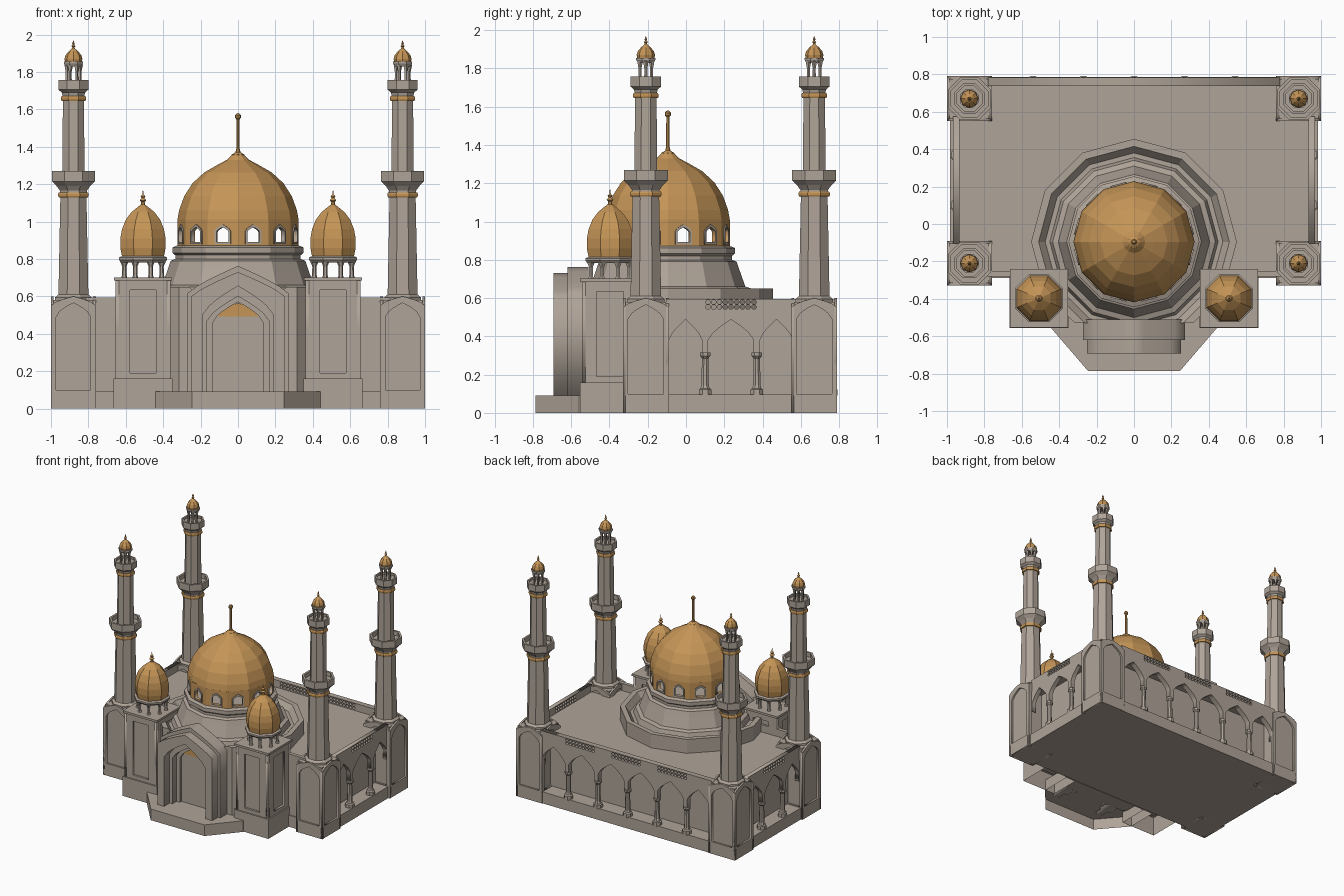
import bpy, bmesh, math
from mathutils import Matrix, Vector

if "Cube" in bpy.data.objects:
    bpy.data.objects.remove(bpy.data.objects["Cube"])


def material(name, rgb):
    m = bpy.data.materials.new(name)
    m.diffuse_color = (*rgb, 1)
    m.use_nodes = True
    m.node_tree.nodes["Principled BSDF"].inputs["Base Color"].default_value = m.diffuse_color
    return m


STONE = material("stone", (0.43, 0.37, 0.315))
GOLD = material("gold", (0.56, 0.30, 0.095))


def add(name, mesh, mat):
    o = bpy.data.objects.new(name, mesh)
    mesh.materials.clear()
    mesh.materials.append(mat)
    bpy.context.collection.objects.link(o)
    return o


def from_bm(name, bm, mat, open_bottom=False):
    bmesh.ops.recalc_face_normals(bm, faces=bm.faces)
    if open_bottom:
        low = [f for f in bm.faces if all(v.co.z < 0.001 for v in f.verts)]
        bmesh.ops.delete(bm, geom=low, context='FACES')
    me = bpy.data.meshes.new(name)
    bm.to_mesh(me)
    bm.free()
    return add(name, me, mat)


def box(name, x0, x1, y0, y1, z0, z1, mat=STONE, open_bottom=False):
    bm = bmesh.new()
    M = Matrix.Translation(((x0 + x1) / 2, (y0 + y1) / 2, (z0 + z1) / 2)) @ Matrix.Diagonal((x1 - x0, y1 - y0, z1 - z0, 1))
    bmesh.ops.create_cube(bm, size=1, matrix=M)
    return from_bm(name, bm, mat, open_bottom)


def lathe(name, prof, n, cx, cy, mat=STONE, flats=False, cut_y=None):
    """Revolve (radius, z) points; flats=True puts a flat side on each axis."""
    k, off = (1 / math.cos(math.pi / n), math.pi / n) if flats else (1, 0)
    bm = bmesh.new()
    rings = []
    for r, z in prof:
        if r == 0:
            rings.append([bm.verts.new((cx, cy, z))] * n)
        else:
            rings.append([bm.verts.new((cx + r * k * math.cos(off + math.tau * i / n),
                                        cy + r * k * math.sin(off + math.tau * i / n), z)) for i in range(n)])
    for a, b in zip(rings, rings[1:]):
        for i in range(n):
            j = (i + 1) % n
            vs = list(dict.fromkeys((a[i], a[j], b[j], b[i])))
            if len(vs) > 2:
                bm.faces.new(vs)
    if cut_y is not None:
        geom = bm.verts[:] + bm.edges[:] + bm.faces[:]
        bmesh.ops.bisect_plane(bm, geom=geom, plane_co=(0, cut_y, 0), plane_no=(0, -1, 0), clear_outer=True)
        bmesh.ops.holes_fill(bm, edges=[e for e in bm.edges if e.is_boundary])
    return from_bm(name, bm, mat)


def plate(name, outline, holes, depth, origin, ang, mat=STONE):
    """Flat panel with holes; outer face at origin, facing front turned by ang degrees."""
    cu = bpy.data.curves.new(name, 'CURVE')
    cu.dimensions, cu.fill_mode, cu.extrude = '2D', 'BOTH', depth / 2
    for pts in [outline] + holes:
        s = cu.splines.new('POLY')
        s.points.add(len(pts) - 1)
        for p, (u, v) in zip(s.points, pts):
            p.co = (u, v, 0, 1)
        s.use_cyclic_u = True
    tmp = bpy.data.objects.new("tmp", cu)
    bpy.context.collection.objects.link(tmp)
    dg = bpy.context.evaluated_depsgraph_get()
    me = bpy.data.meshes.new_from_object(tmp.evaluated_get(dg))
    bpy.data.objects.remove(tmp)
    me.transform(Matrix.Translation(origin) @ Matrix.Rotation(math.radians(ang), 4, 'Z')
                 @ Matrix.Rotation(math.pi / 2, 4, 'X') @ Matrix.Translation((0, 0, -depth / 2)))
    me.name = name
    return add(name, me, mat)


def rect(u0, u1, v0, v1):
    return [(u0, v0), (u0, v1), (u1, v1), (u1, v0)]


def arch(h, z0, zs, zp, power=0.65, c=0):
    left = [(-h, z0)] + [(-h * (1 - t / 5), zs + (zp - zs) * (t / 5) ** power) for t in range(6)]
    return [(c + u, v) for u, v in left + [(-u, v) for u, v in left[-2::-1]]]


def arch_ring(outer, inner):
    return outer + inner[::-1]


# main body, base and roof
box("base", -0.985, 0.985, -0.29, 0.785, 0, 0.095)
box("inner_hall", -0.86, 0.86, -0.28, 0.66, 0.09, 0.53)
box("roof", -0.955, 0.955, -0.27, 0.775, 0.5, 0.535)
for s in (-1, 1):
    box("front_wall", *sorted((s * 0.5, s * 0.86)), -0.28, -0.25, 0.09, 0.595)


# arcades with pierced parapet
def arcade(name, a, b, cols, lattices, depth, origin, ang):
    pts = [(a, 0.595), (a, 0.33)]
    edges = [a] + cols + [b]
    for l, r in zip(edges, edges[1:]):
        pts += arch((r - l) / 2 - 0.016, 0.31, 0.38, 0.488, 0.7, (l + r) / 2)
    pts += [(b, 0.33), (b, 0.595)]
    holes = []
    for c in lattices:
        for i in range(9):
            for v in (0.553, 0.579):
                u = c + (i - 4) * 0.03
                holes.append([(u + 0.0135 * math.cos(k * math.pi / 3), v + 0.0125 * math.sin(k * math.pi / 3)) for k in range(6)])
    plate(name, pts, holes, depth, origin, ang)
    R = Matrix.Rotation(math.radians(ang), 3, 'Z')
    for c in cols:
        p = Vector(origin) + R @ Vector((c, depth / 2, 0))
        lathe("arcade_column", [(0, 0.09), (0.033, 0.09), (0.033, 0.122), (0.024, 0.128), (0.019, 0.145), (0.017, 0.285),
                                (0.027, 0.298), (0.027, 0.315), (0, 0.315)], 8, p.x, p.y, flats=True)


arcade("back_arcade", -0.78, 0.78, [-0.54, -0.27, 0, 0.27, 0.54], [-0.42, 0, 0.42], 0.045, (0, 0.782, 0), 180)
for s in (-1, 1):
    arcade("side_arcade", -0.34, 0.34, [-0.135, 0.135], [0], 0.035, (s * 0.968, 0.235, 0), s * 90)

# corner minarets
for cx in (-0.88, 0.88):
    for cy in (-0.21, 0.67):
        h = 0.12
        box("minaret_pedestal", cx - 0.106, cx + 0.106, cy - 0.106, cy + 0.106, 0, 0.58)
        for q in range(4):
            a = math.radians(q * 90)
            plate("pedestal_panel", arch(h, 0, 0.55, 0.6, 0.6), [arch(0.092, 0.1, 0.49, 0.565, 0.6)], 0.014,
                  (cx + h * math.sin(a), cy - h * math.cos(a), 0), q * 90)
        lathe("minaret_shaft", [(0, 0.56), (0.098, 0.56), (0.098, 0.595), (0.08, 0.61), (0.07, 1.12), (0.072, 1.165),
                                (0.09, 1.19), (0.115, 1.215), (0.115, 1.27), (0.099, 1.27), (0.099, 1.235),
                                (0.06, 1.235), (0.056, 1.66), (0.062, 1.69), (0.08, 1.705), (0.08, 1.757),
                                (0.067, 1.757), (0.067, 1.74), (0, 1.74)], 8, cx, cy, flats=True)
        for z, r in ((1.13, 0.082), (1.645, 0.067)):
            lathe("gold_band", [(0.05, z), (r - 0.004, z), (r, z + 0.008), (r, z + 0.018), (r - 0.004, z + 0.026), (0.05, z + 0.026)],
                  8, cx, cy, GOLD, True)
        for i in range(6):
            t = math.tau * i / 6
            lathe("lantern_post", [(0.009, 1.74), (0.008, 1.80), (0.016, 1.84)], 5, cx + 0.035 * math.cos(t), cy + 0.035 * math.sin(t))
        lathe("lantern_cap", [(0, 1.83), (0.042, 1.83), (0.05, 1.845), (0.05, 1.855), (0, 1.855)], 8, cx, cy, flats=True)
        lathe("minaret_dome", [(0.045, 1.853), (0.048, 1.87), (0.042, 1.89), (0.025, 1.91), (0.008, 1.925), (0.006, 1.932),
                               (0.011, 1.938), (0.004, 1.946), (0.007, 1.951), (0, 1.97)], 8, cx, cy, GOLD)

# stepped drum and main dome
CY = -0.095
lathe("drum", [(0, 0.085), (0.55, 0.085), (0.55, 0.65), (0.51, 0.65), (0.475, 0.605), (0.45, 0.605), (0.435, 0.65),
               (0.405, 0.66), (0.375, 0.745), (0.36, 0.79), (0.335, 0.80), (0.335, 0.82), (0.35, 0.832),
               (0.35, 0.862), (0.325, 0.872), (0, 0.872)], 12, 0, CY, cut_y=-0.53)
apo = 0.324 * math.cos(math.pi / 12)
w = 0.324 * math.sin(math.pi / 12)
for i in range(12):
    deg = i * 30 + 15
    d = Vector((math.sin(math.radians(deg)), -math.cos(math.radians(deg)), 0))
    hole = arch(0.034, 0.892, 0.945, 0.97)
    plate("dome_window_wall", rect(-w, w, 0.868, 1.01), [hole], 0.02, Vector((0, CY, 0)) + d * apo, deg, GOLD)
    plate("window_frame", arch(0.044, 0.88, 0.95, 0.985), [hole], 0.026, Vector((0, CY, 0)) + d * (apo + 0.007), deg)
lathe("main_dome", [(0.324, 1.008), (0.315, 1.06), (0.288, 1.135), (0.243, 1.205), (0.18, 1.263), (0.11, 1.303),
                    (0.06, 1.33), (0.03, 1.36), (0, 1.362)], 12, 0, CY, GOLD)
lathe("main_finial", [(0, 1.335), (0.034, 1.345), (0.034, 1.358), (0.014, 1.37), (0.009, 1.39), (0.008, 1.545), (0.016, 1.555),
                      (0.016, 1.568), (0.008, 1.578), (0, 1.58)], 8, 0, CY, GOLD)

# front pavilions with small domes
for s in (-1, 1):
    cx, cy = s * 0.508, -0.397
    box("pavilion_base", cx - 0.158, cx + 0.158, cy - 0.158, cy + 0.158, 0, 0.16, open_bottom=True)
    box("pavilion_core", cx - 0.13, cx + 0.13, cy - 0.13, cy + 0.13, 0.15, 0.69)
    for q in range(4):
        a = math.radians(q * 90)
        plate("pavilion_panel", rect(-0.147, 0.147, 0.16, 0.69), [rect(-0.07, 0.07, 0.19, 0.635)], 0.018,
              (cx + 0.147 * math.sin(a), cy - 0.147 * math.cos(a), 0), q * 90)
    box("pavilion_cornice", cx - 0.156, cx + 0.156, cy - 0.156, cy + 0.156, 0.685, 0.702)
    for i in range(8):
        t = math.tau * (i + 0.5) / 8
        lathe("pavilion_post", [(0.016, 0.70), (0.012, 0.715), (0.011, 0.76), (0.024, 0.79)], 6,
              cx + 0.108 * math.cos(t), cy + 0.108 * math.sin(t))
    lathe("pavilion_ring", [(0, 0.782), (0.118, 0.782), (0.128, 0.795), (0.128, 0.808), (0.112, 0.815), (0, 0.815)], 8, cx, cy, flats=True)
    lathe("pavilion_dome", [(0.112, 0.812), (0.121, 0.86), (0.121, 0.91), (0.112, 0.96), (0.092, 1.01), (0.062, 1.05),
                            (0.028, 1.078), (0.012, 1.09), (0.009, 1.105), (0.018, 1.113), (0.008, 1.125), (0.013, 1.135),
                            (0.004, 1.145), (0, 1.175)], 8, cx, cy, GOLD, flats=True)

# front platform
bm = bmesh.new()
vs = [bm.verts.new((x, y, 0)) for x, y in ((-0.44, -0.3), (-0.44, -0.56), (-0.245, -0.787), (0.245, -0.787), (0.44, -0.56), (0.44, -0.3))]
f = bm.faces.new(vs)
top = bmesh.ops.extrude_face_region(bm, geom=[f])
bmesh.ops.translate(bm, verts=[v for v in top['geom'] if isinstance(v, bmesh.types.BMVert)], vec=(0, 0, 0.092))
from_bm("front_platform", bm, STONE, open_bottom=True)

# entrance portal: nested pointed frames, door wall and gold lunette
layers = [(0.272, 0.615, 0.763, 0.165, 0.47, 0.60, -0.62, 0.11),
          (0.25, 0.60, 0.73, 0.19, 0.50, 0.655, -0.693, 0.075)]
for h, zs, zp, ih, izs, izp, y, dep in layers:
    plate("portal_frame", arch_ring(arch(h, 0.09, zs, zp, 0.8), arch(ih, 0.09, izs, izp, 0.7)), [], dep, (0, y, 0), 0)
plate("door_surround", arch_ring(arch(0.17, 0.09, 0.47, 0.605, 0.7), arch(0.135, 0.09, 0.46, 0.57, 0.65)), [], 0.03, (0, -0.565, 0), 0)
box("door", -0.14, 0.14, -0.545, -0.525, 0.09, 0.5)
plate("door_lunette", [(0.108 * math.cos(math.pi * i / 8), 0.492 + 0.07 * math.sin(math.pi * i / 8)) for i in range(9)], [],
      0.008, (0, -0.548, 0), 0, GOLD)
